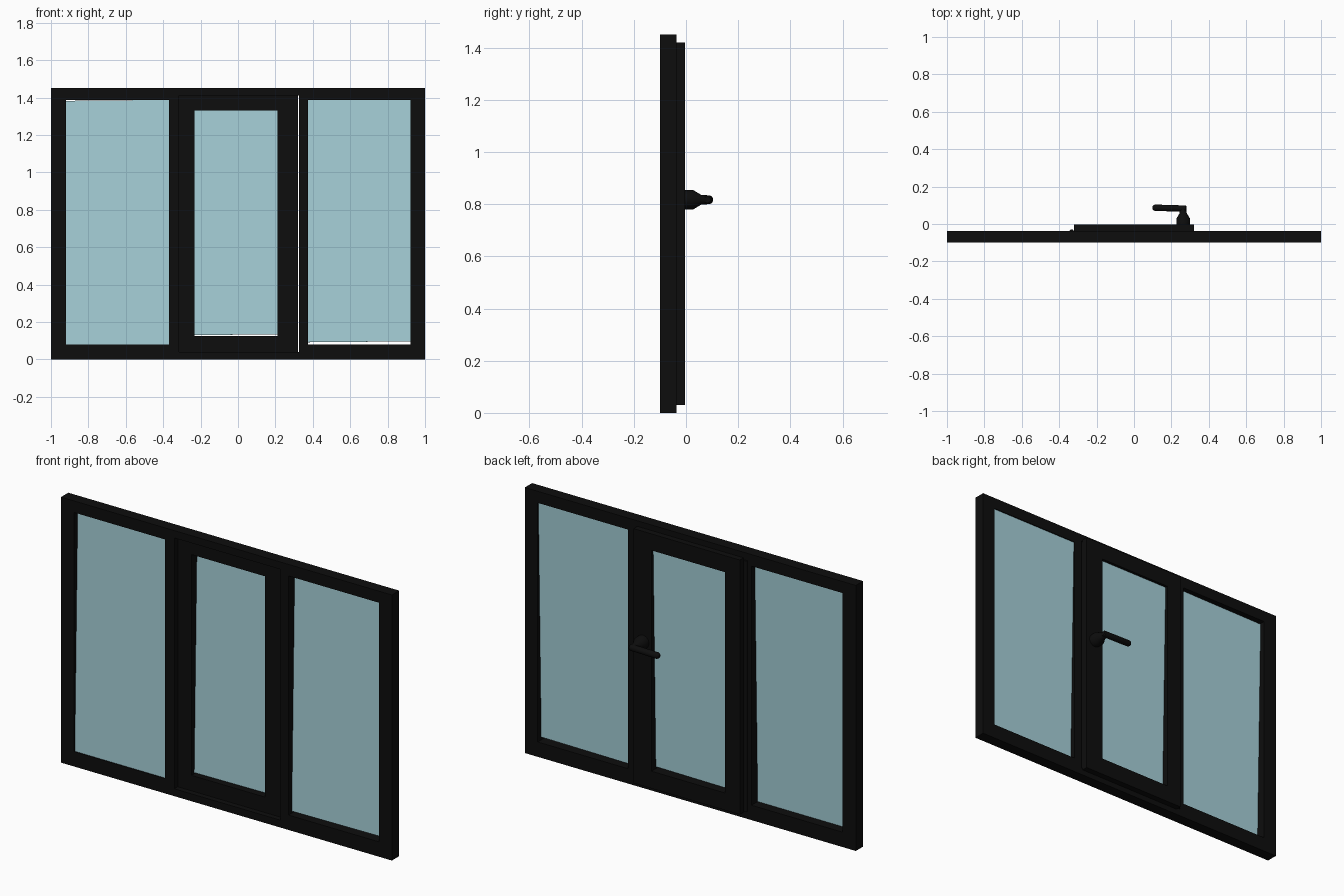
import bpy, bmesh
from math import radians
from mathutils import Vector, Matrix

if "Cube" in bpy.data.objects:
    bpy.data.objects.remove(bpy.data.objects["Cube"])


def material(name, color):
    m = bpy.data.materials.new(name)
    m.diffuse_color = color
    m.use_nodes = True
    m.node_tree.nodes["Principled BSDF"].inputs["Base Color"].default_value = m.diffuse_color
    return m


BLACK = material("black_paint", (0.004, 0.004, 0.004, 1))
GLASS = material("pale_glass", (0.38, 0.63, 0.69, 1))


def make(name, bm, mat):
    bmesh.ops.recalc_face_normals(bm, faces=bm.faces)
    me = bpy.data.meshes.new(name)
    bm.to_mesh(me)
    bm.free()
    me.materials.append(mat)
    ob = bpy.data.objects.new(name, me)
    bpy.context.collection.objects.link(ob)
    return ob


def box(name, x, y, z, mat=BLACK):
    bm = bmesh.new()
    size = Vector((x[1] - x[0], y[1] - y[0], z[1] - z[0]))
    mid = Vector((sum(x), sum(y), sum(z))) / 2
    bmesh.ops.create_cube(bm, size=1, matrix=Matrix.Translation(mid) @ Matrix.Diagonal((*size, 1)))
    return make(name, bm, mat)


def ring(name, outer, inner, y):
    """Rectangular frame; outer and inner are (x0, x1, z0, z1)."""
    bm = bmesh.new()
    loops = []
    for r, yy in ((outer, y[0]), (inner, y[0]), (inner, y[1]), (outer, y[1])):
        x0, x1, z0, z1 = r
        loops.append([bm.verts.new((a, yy, b)) for a, b in ((x0, z0), (x1, z0), (x1, z1), (x0, z1))])
    for k in range(4):
        a, b = loops[k], loops[(k + 1) % 4]
        for i in range(4):
            j = (i + 1) % 4
            bm.faces.new((a[i], a[j], b[j], b[i]))
    return make(name, bm, BLACK)


def lathe(name, base, axis, profile, sides=24):
    """Round solid: profile is (distance along axis, radius)."""
    rot = Vector(axis).to_track_quat('Z', 'Y').to_matrix()
    bm = bmesh.new()
    rings = []
    for d, r in profile:
        c = bmesh.ops.create_circle(bm, segments=sides, radius=r,
                                    matrix=Matrix.Translation(Vector(base) + rot @ Vector((0, 0, d))) @ rot.to_4x4())
        rings.append(c["verts"])
    for a, b in zip(rings, rings[1:]):
        for i in range(sides):
            j = (i + 1) % sides
            bm.faces.new((a[i], a[j], b[j], b[i]))
    bm.faces.new(rings[0])
    bm.faces.new(rings[-1])
    ob = make(name, bm, BLACK)
    bpy.context.view_layer.objects.active = ob
    ob.select_set(True)
    bpy.ops.object.shade_smooth_by_angle(angle=radians(35))
    ob.select_set(False)
    return ob


# fixed outer frame: stiles, rails and mullions
DEPTH = (-0.1, -0.037)
for name, x in (("left_stile", (-1, -0.92)), ("right_stile", (0.922, 1)),
                ("left_mullion", (-0.37, -0.315)), ("right_mullion", (0.327, 0.375))):
    box(name, x, DEPTH, (0, 1.45))
for side, x in (("left", (-0.92, -0.37)), ("right", (0.375, 0.922))):
    box(side + "_bottom_rail", x, DEPTH, (0, 0.081))
    box(side + "_top_rail", x, DEPTH, (1.387, 1.45))
box("middle_bottom_rail", (-0.315, 0.327), DEPTH, (0, 0.04))
box("middle_top_rail", (-0.315, 0.327), DEPTH, (1.41, 1.45))

# opening sash: body in the frame opening, with an overlapping inner lip
ring("sash", (-0.32, 0.32, 0.04, 1.41), (-0.232, 0.212, 0.124, 1.33), (-0.07, -0.037))
ring("sash_lip", (-0.322, 0.32, 0.03, 1.42), (-0.232, 0.212, 0.124, 1.33), (-0.037, -0.004))

# glass panes, very slightly tilted in their openings
for name, x, z, y in (("left_glass", (-0.93, -0.36), (0.07, 1.385), -0.08),
                      ("middle_glass", (-0.24, 0.22), (0.132, 1.335), -0.033),
                      ("right_glass", (0.365, 0.93), (0.094, 1.395), -0.057)):
    w, h = x[1] - x[0], z[1] - z[0]
    pane = box(name, (-w / 2, w / 2), (-0.002, 0.002), (-h / 2, h / 2), GLASS)
    pane.location = (sum(x) / 2, y, sum(z) / 2)
    pane.rotation_euler = (radians(-1.1), radians(-0.5), 0)

# hinge strip along the left of the sash
lathe("hinge_strip", (-0.334, -0.039, 0.04), (0, 0, 1), [(0, 0.011), (1.37, 0.011)], 12)

# handle: tapered boss, neck and lever
lathe("handle_boss", (0.263, -0.006, 0.817), (0, 1, 0),
      [(0, 0.037), (0.034, 0.037), (0.064, 0.019), (0.09, 0.017)])
lever_dir = Vector((-1, 0.03, 0)).normalized()
lathe("handle_lever", (0.28, 0.082, 0.817), lever_dir,
      [(0, 0.012), (0.005, 0.017), (0.168, 0.017), (0.177, 0.013), (0.182, 0.006)])
